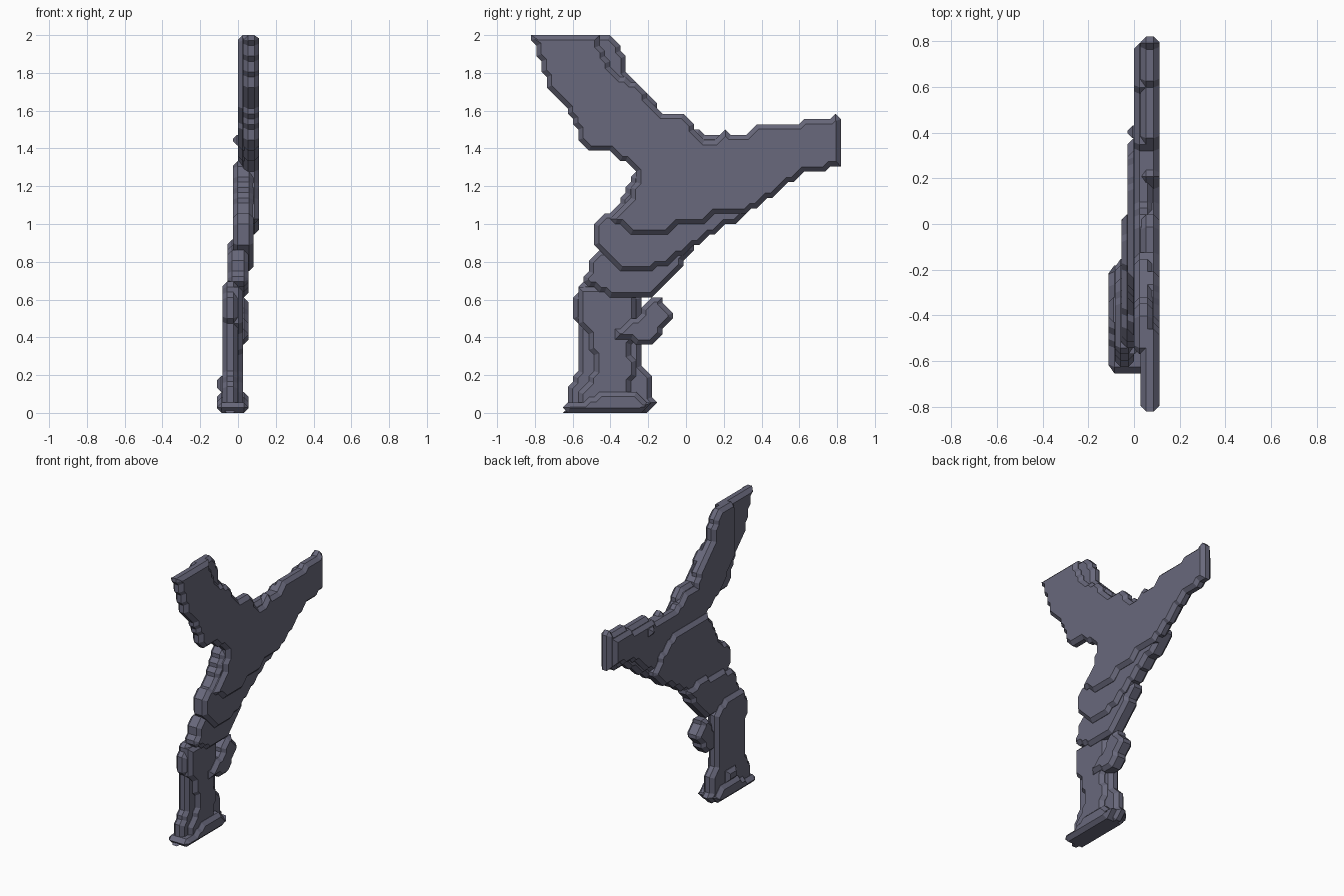
import bpy
import bmesh
from mathutils import Vector

UNIT = 2 / 72          # size of one grid step
CHAMFER = 0.9          # bevel width in grid steps

default_cube = bpy.data.objects.get("Cube")
if default_cube:
    bpy.data.objects.remove(default_cube, do_unlink=True)

slate = bpy.data.materials.new("slate_grey")
slate.use_nodes = True
slate_colour = (0.14, 0.14, 0.2, 1)
slate.diffuse_color = slate_colour
slate.node_tree.nodes["Principled BSDF"].inputs["Base Color"].default_value = slate_colour


def stepped_outline(corners):
    """Walk between the corners on the grid, so slopes become small stairs."""
    path = []
    for index, start in enumerate(corners):
        end = corners[(index + 1) % len(corners)]
        start, end = Vector(start), Vector(end)
        delta = end - start
        steps = int(max(abs(delta.x), abs(delta.y)))
        for step in range(steps):
            point = start + delta * step / steps
            path.append(Vector((round(point.x), round(point.y))))

    # Drop points lying on a straight run
    kept = []
    for index, point in enumerate(path):
        before = point - path[index - 1]
        after = path[(index + 1) % len(path)] - point
        turn = before.x * after.y - before.y * after.x
        if abs(turn) > 0.01 or before.dot(after) < 0:
            kept.append(point)
    return kept


def inset_outline(outline, amount):
    """Move a clockwise outline inwards with mitred corners."""
    result = []
    for index, point in enumerate(outline):
        before = (point - outline[index - 1]).normalized()
        after = (outline[(index + 1) % len(outline)] - point).normalized()
        normal_before = Vector((before.y, -before.x))
        normal_after = Vector((after.y, -after.x))
        mitre = max(1 + normal_before.dot(normal_after), 0.5)
        result.append(point + (normal_before + normal_after) * amount / mitre)
    return result


def chamfered_slab(name, low, high, corners):
    """Build a plate across x from a side outline, with chamfered rims."""
    outline = stepped_outline(corners)
    bevel = min(CHAMFER, (high - low) * 0.4)
    inner = inset_outline(outline, bevel)
    layers = [(low, inner), (low + bevel, outline),
              (high - bevel, outline), (high, inner)]
    mesh_builder = bmesh.new()
    rings = []
    for x, points in layers:
        ring = [mesh_builder.verts.new((x * UNIT, (p.x - 0.5) * UNIT, p.y * UNIT))
                for p in points]
        rings.append(ring)
    count = len(outline)
    for lower, upper in zip(rings, rings[1:]):
        for index in range(count):
            following = (index + 1) % count
            mesh_builder.faces.new((lower[index], lower[following],
                                    upper[following], upper[index]))
    mesh_builder.faces.new(rings[0])
    mesh_builder.faces.new(rings[-1])
    bmesh.ops.recalc_face_normals(mesh_builder, faces=mesh_builder.faces)
    mesh = bpy.data.meshes.new(name)
    mesh_builder.to_mesh(mesh)
    mesh_builder.free()
    mesh.materials.append(slate)
    part = bpy.data.objects.new(name, mesh)
    bpy.context.collection.objects.link(part)
    return part


# Forked upper plate with front and rear arms
chamfered_slab("forked_plate", 1, 4, [
    (-29, 72), (-16, 72), (-15, 68), (-12, 64), (-9, 63), (-5, 58), (-4, 57),
    (0, 57), (4, 52), (6, 52), (8, 54), (9, 53), (12, 53), (14, 55), (22, 55),
    (23, 56), (28, 56), (29, 57), (30, 56), (30, 47), (28, 47), (27, 46),
    (23, 46), (19, 43), (14, 39), (11, 38), (7, 38), (3, 36), (0, 36),
    (-4, 34), (-10, 34), (-14, 37), (-11, 40), (-9, 44), (-9, 46), (-14, 50),
    (-18, 50), (-20, 52), (-21, 56), (-24, 60), (-26, 62), (-27, 66), (-28, 69)])

# Inner layer of the fork, set back from the front edge
chamfered_slab("fork_inner_layer", 0, 3, [
    (-20, 71), (-18, 72), (-14, 72), (-11, 68), (-11, 65), (-5, 59), (-4, 56),
    (0, 56), (4, 53), (12, 53), (14, 54), (29, 55), (29, 48), (22, 47),
    (14, 41), (-8, 42), (-8, 47), (-14, 51), (-20, 58)])

# Layers stepping sideways down the trunk
chamfered_slab("upper_trunk", -1, 3, [
    (-10, 44), (-8, 48), (6, 48), (12, 44), (14, 40), (11, 37), (5, 34),
    (0, 30), (-6, 27), (-12, 27), (-17, 32), (-17, 36), (-13, 39)])
chamfered_slab("middle_trunk", -2, 2, [
    (-16, 31), (-4, 33), (2, 32), (0, 28), (-6, 22), (-14, 22), (-19, 25), (-18, 29)])

# Leg: wide shell and raised centre
chamfered_slab("leg_shell", -3, 0, [
    (-19, 25), (-12, 25), (-8, 22), (-8, 9), (-6, 7), (-6, 3), (-5, 2),
    (-7, 0), (-23, 0), (-22, 2), (-22, 5), (-20, 8), (-20, 17), (-21, 18), (-21, 22)])
chamfered_slab("leg_core", -2, 1, [
    (-20, 24), (-9, 24), (-9, 14), (-10, 12), (-9, 9), (-10, 3), (-8, 1),
    (-20, 1), (-20, 4), (-17, 8), (-18, 15), (-20, 17)])

# Knob at the back of the leg
chamfered_slab("rear_knob", -2, 2, [
    (-13, 16), (-9, 18), (-6, 22), (-4, 22), (-3, 20), (-2, 19), (-4, 15),
    (-6, 13), (-9, 13), (-11, 14), (-13, 14)])

# Foot and small bumps
chamfered_slab("foot", -4, 2, [
    (-22, 2), (-19, 2), (-16, 4), (-10, 4), (-6, 2), (-8, 0), (-22, 0), (-23, 1)])
chamfered_slab("ankle_bump", -4, -2, [(-15, 7), (-11, 7), (-11, 4), (-15, 4)])
chamfered_slab("rear_arm_bump", -1, 1, [(14, 53), (16, 53), (16, 51), (14, 51)])
